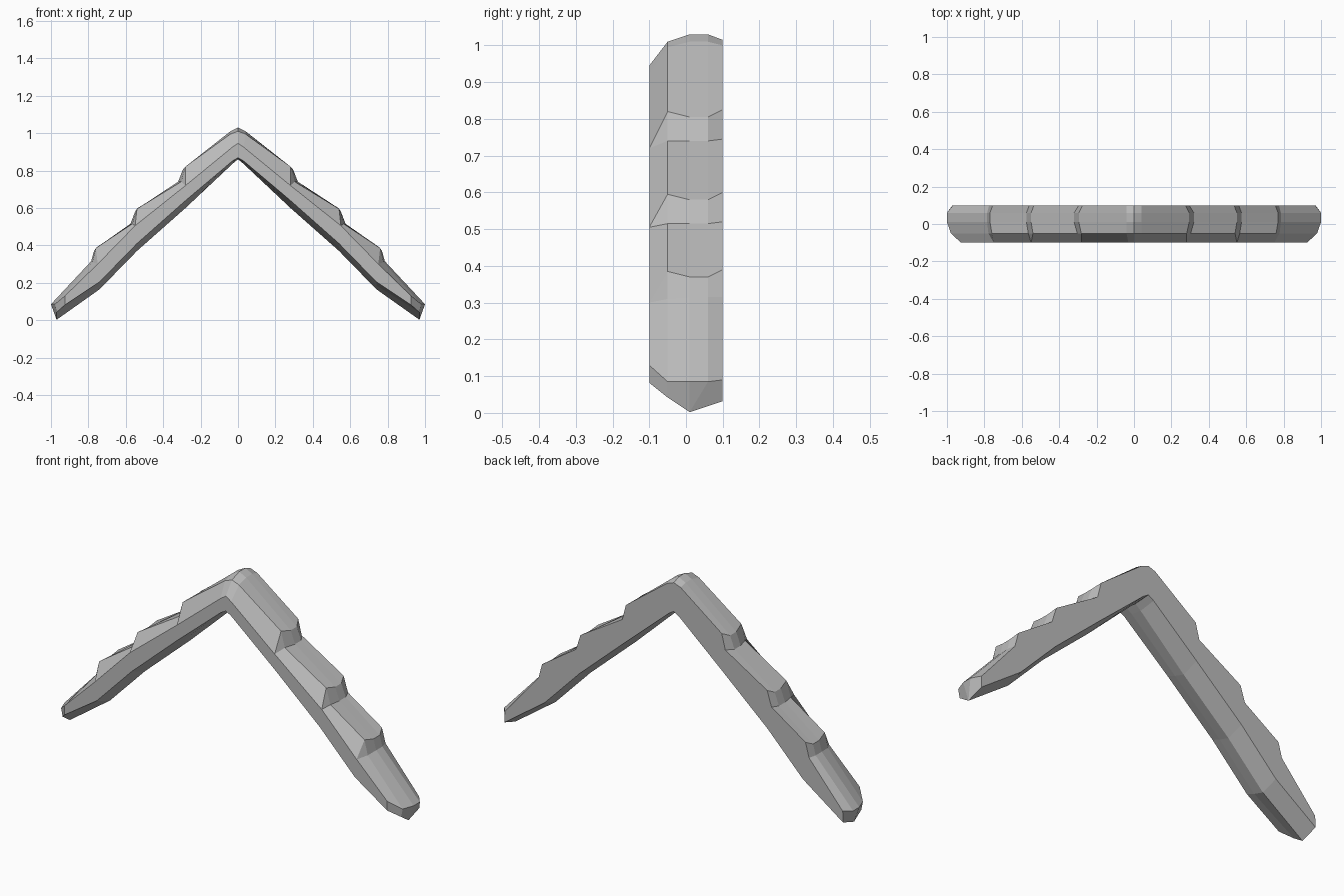
import bpy
import bmesh

cube = bpy.data.objects.get("Cube")
if cube:
    bpy.data.objects.remove(cube, do_unlink=True)

stone = bpy.data.materials.new("grey_stone")
stone.use_nodes = True
grey = (0.5, 0.5, 0.5, 1)
stone.diffuse_color = grey
stone.node_tree.nodes["Principled BSDF"].inputs["Base Color"].default_value = grey

FRONT, SHOULDER, MIDDLE, REAR, BACK = -0.1, -0.05, 0.01, 0.06, 0.1


def section(side, top, front, base, bulge, rise, lift):
    """Closed cross-section of one arm, from the front edge over the top and back underneath."""
    (tx, tz), (fx, fz), (bx, bz) = top, front, base
    points = [
        (fx, FRONT, fz),
        (tx + bulge / 3, SHOULDER, tz - 0.005),
        (tx + bulge, MIDDLE, tz + rise),
        (tx + bulge, REAR, tz + rise),
        (tx, BACK, tz),
        (bx, BACK, bz + 0.03 * min(lift, 1)),
        (bx, MIDDLE, bz),
        (bx, SHOULDER, bz + 0.02 * lift),
        (min(bx, fx), FRONT, bz + 0.04 * lift),
    ]
    return [(side * x, y, z) for x, y, z in points]


# Front edge and underside where each tile ends
edge_a, under_a = (0.28, 0.72), (0.28, 0.60)
edge_b, under_b = (0.55, 0.505), (0.54, 0.37)
edge_c, under_c = (0.75, 0.30), (0.74, 0.165)

# Peak, then paired end and start of the stepped tiles, then the tip
stations = [
    ((0, 1.015), (0, 0.945), (0, 0.86), 0, 0.015, 0.2),
    ((0.04, 1.0), (0.03, 0.925), (0.03, 0.835), 0, 0.01, 0.4),
    ((0.275, 0.825), edge_a, under_a, 0.02, -0.02, 1),
    ((0.295, 0.745), edge_a, under_a, 0.025, -0.005, 1),
    ((0.535, 0.60), edge_b, under_b, 0.015, -0.02, 1),
    ((0.56, 0.52), edge_b, under_b, 0.015, -0.005, 1),
    ((0.755, 0.39), edge_c, under_c, 0.015, -0.02, 1),
    ((0.775, 0.315), edge_c, under_c, 0.01, 0, 1),
    ((0.968, 0.09), (0.925, 0.13), (0.97, 0.002), 0.032, -0.005, 2),
]

# Loft the sections from one tip over the peak to the other
bm = bmesh.new()
rings = [section(-1, *s) for s in reversed(stations)]
rings += [section(1, *s) for s in stations[1:]]
rings = [[bm.verts.new(p) for p in ring] for ring in rings]
for r, s in zip(rings, rings[1:]):
    for i in range(len(r)):
        j = (i + 1) % len(r)
        bm.faces.new((r[i], r[j], s[j], s[i]))

# Faceted end caps
for ring in (rings[0], rings[-1]):
    top, low = ring[:5], ring[5:][::-1]
    bm.faces.new((top[0], top[1], low[1], low[0]))
    bm.faces.new((top[1], top[2], low[2], low[1]))
    bm.faces.new((top[2], top[3], low[2]))
    bm.faces.new((top[3], top[4], low[3], low[2]))

bmesh.ops.remove_doubles(bm, verts=bm.verts, dist=0.0005)
bmesh.ops.recalc_face_normals(bm, faces=bm.faces)
mesh = bpy.data.meshes.new("gable_trim")
bm.to_mesh(mesh)
bm.free()
mesh.materials.append(stone)
trim = bpy.data.objects.new("gable_trim", mesh)
bpy.context.collection.objects.link(trim)
